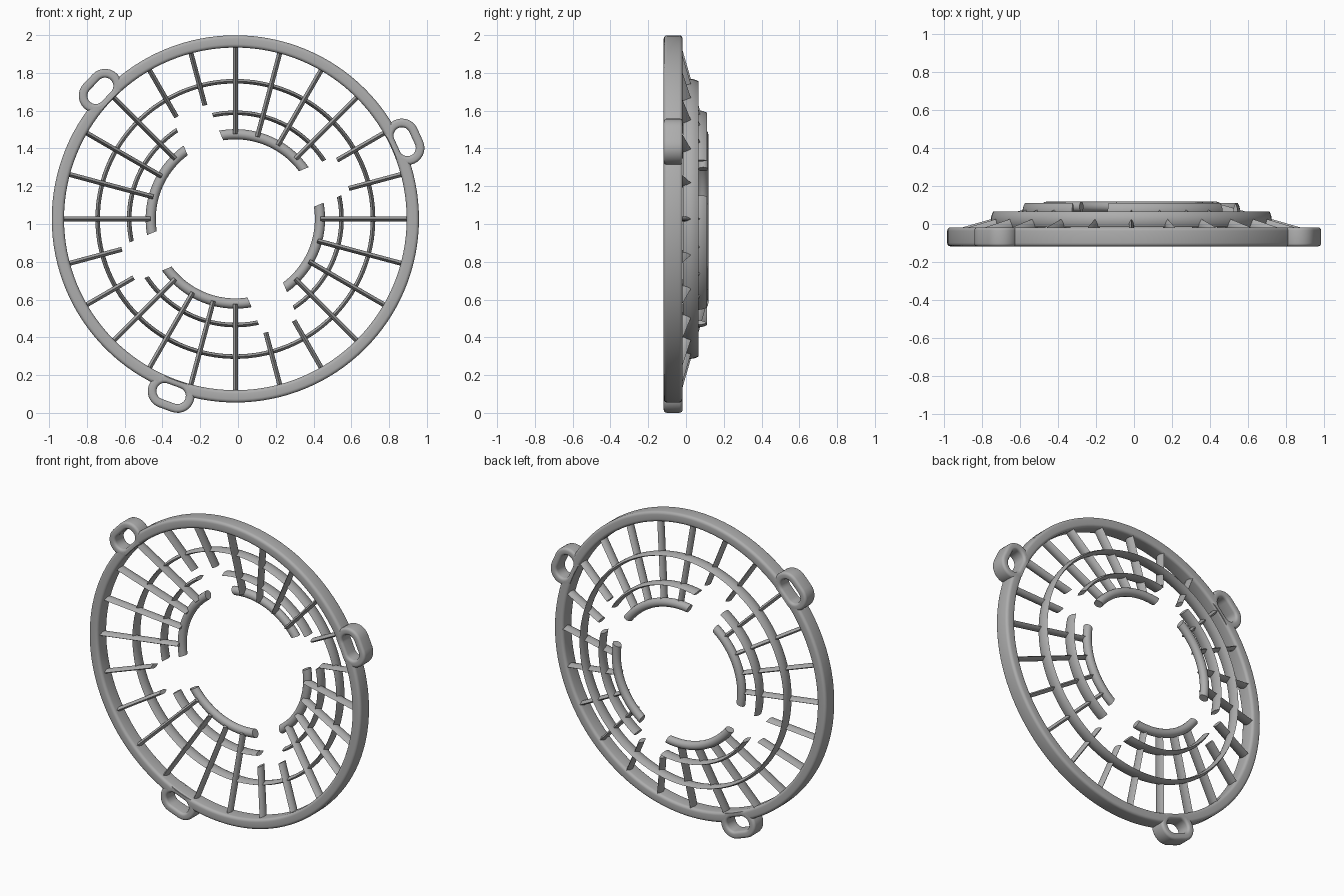
import bpy, bmesh
from math import sin, cos, asin, pi, radians, tau
from mathutils import Vector

if "Cube" in bpy.data.objects:
    bpy.data.objects.remove(bpy.data.objects["Cube"])

CX, CZ = -0.014, 1.027        # hub axis
FRONT, BACK = -0.118, -0.018  # rim thickness
SLOT_ANGLE = radians(22.8)    # first of four slots
SLOT_HALF = 0.102

grey = bpy.data.materials.new("grey plastic")
grey.use_nodes = True
grey.diffuse_color = (0.42, 0.42, 0.42, 1)
grey.node_tree.nodes["Principled BSDF"].inputs["Base Color"].default_value = (0.42, 0.42, 0.42, 1)


def polar(r, a, y):
    return Vector((CX + r * cos(a), y, CZ + r * sin(a)))


def loft(name, rings, closed=False):
    """Skin matching cross-sections; cap the ends unless the loop is closed."""
    bm = bmesh.new()
    loops = [[bm.verts.new(p) for p in ring] for ring in rings]
    n = len(rings[0])
    pairs = list(zip(loops, loops[1:])) + ([(loops[-1], loops[0])] if closed else [])
    for a, b in pairs:
        for i in range(n):
            j = (i + 1) % n
            bm.faces.new((a[i], a[j], b[j], b[i]))
    if not closed:
        bm.faces.new(loops[0])
        bm.faces.new(loops[-1])
    bmesh.ops.recalc_face_normals(bm, faces=bm.faces)
    mesh = bpy.data.meshes.new(name)
    bm.to_mesh(mesh)
    bm.free()
    mesh.materials.append(grey)
    obj = bpy.data.objects.new(name, mesh)
    bpy.context.collection.objects.link(obj)
    return obj


def activate(obj):
    bpy.ops.object.select_all(action='DESELECT')
    obj.select_set(True)
    bpy.context.view_layer.objects.active = obj


def cut(obj, cutter):
    mod = obj.modifiers.new("cut", 'BOOLEAN')
    mod.operation = 'DIFFERENCE'
    mod.solver = 'EXACT'
    mod.object = cutter
    activate(obj)
    bpy.ops.object.modifier_apply(modifier=mod.name)
    bpy.data.objects.remove(cutter)


def rounded_rect(r0, r1, y0, y1, b, steps=4):
    pts = []
    corners = ((r1 - b, y1 - b), (r0 + b, y1 - b), (r0 + b, y0 + b), (r1 - b, y0 + b))
    for k, (r, y) in enumerate(corners):
        for i in range(steps + 1):
            a = (k + i / steps) * pi / 2
            pts.append((r + b * cos(a), y + b * sin(a)))
    return pts


def lens(half_width, half_depth, steps=6):
    """Pointed oval section: (across, depth) pairs."""
    pts = []
    for side in (1, -1):
        for i in range(steps):
            t = -1 + 2 * i / steps
            pts.append((side * half_width * (1 - t * t), side * half_depth * t))
    return pts


def arc_bar(name, profile, start, end, inset=0.0, steps=28):
    """Sweep a (radius, y) profile; ends are cut parallel to the slots."""
    rings = []
    for i in range(steps + 1):
        ring = []
        for r, y in profile:
            trim = asin(inset / r)
            a0, a1 = start + trim, end - trim
            ring.append(polar(r, a0 + (a1 - a0) * i / steps, y))
        rings.append(ring)
    return loft(name, rings)


def full_ring(name, profile, steps=128):
    return loft(name, [[polar(r, tau * i / steps, y) for r, y in profile]
                       for i in range(steps)], closed=True)


def stadium(angle, offset, y, half_length=0.036, dist=0.985, steps=14):
    """Slot outline lying along the rim tangent, as a list of points."""
    centre = polar(dist, angle, y)
    tangent = Vector((-sin(angle), 0, cos(angle)))
    pts = []
    for side in (1, -1):
        for i in range(steps + 1):
            a = angle + (0 if side == 1 else pi) + pi * i / steps
            pts.append(centre + side * half_length * tangent
                       + offset * Vector((cos(a), 0, sin(a))))
    return pts


# Outer rim and three slotted mounting lugs
rim = full_ring("outer_rim", rounded_rect(0.907, 0.972, FRONT, BACK, 0.018))
lugs = []
for k, degrees in enumerate((24.5, 136.5, 249.8)):
    angle = radians(degrees)
    profile = rounded_rect(0.044, 0.09, FRONT, BACK, 0.016)
    outlines = [stadium(angle, off, y) for off, y in profile]
    lug = loft(f"mounting_lug_{k + 1}", list(zip(*outlines)), closed=True)
    bore = loft("bore_cutter", [[polar(0.912, tau * i / 128, y) for i in range(128)]
                                for y in (-0.3, 0.3)])
    cut(lug, bore)
    hole = loft("hole_cutter", [stadium(angle, 0.06, y) for y in (-0.3, 0.3)])
    cut(rim, hole)

# Complete middle ring
full_ring("middle_ring", [(0.729 + w, 0.024 + d) for w, d in lens(0.012, 0.041)])

# Interrupted inner ring and round hub tube, four arcs each
hub = [(0.448 + 0.027 * cos(tau * i / 16), 0.091 + 0.027 * sin(tau * i / 16)) for i in range(16)]
inner = [(0.562 + w, 0.069 + d) for w, d in lens(0.012, 0.041)]
for k in range(4):
    start = SLOT_ANGLE + k * pi / 2
    arc_bar(f"inner_ring_arc_{k + 1}", inner, start, start + pi / 2, SLOT_HALF)
    arc_bar(f"hub_arc_{k + 1}", hub, start, start + pi / 2, SLOT_HALF)

# Sloping spokes; those facing a slot stop short
for k in range(24):
    a = k * tau / 24
    in_slot = k % 6 in (1, 2)
    side = Vector((-sin(a), 0, cos(a)))
    rings = []
    for r in (0.93, 0.622 if in_slot else 0.45):
        base = polar(r, a, -0.01 + 0.29 * (0.74 - r))
        rings.append([base + w * side + Vector((0, d, 0)) for w, d in lens(0.013, 0.036)])
    loft(f"spoke_{k + 1}", rings)

# Smooth shading with crisp edges
for obj in bpy.context.collection.objects:
    if obj.type == 'MESH' and grey.name in obj.data.materials:
        activate(obj)
        bpy.ops.object.shade_smooth_by_angle(angle=radians(35))
